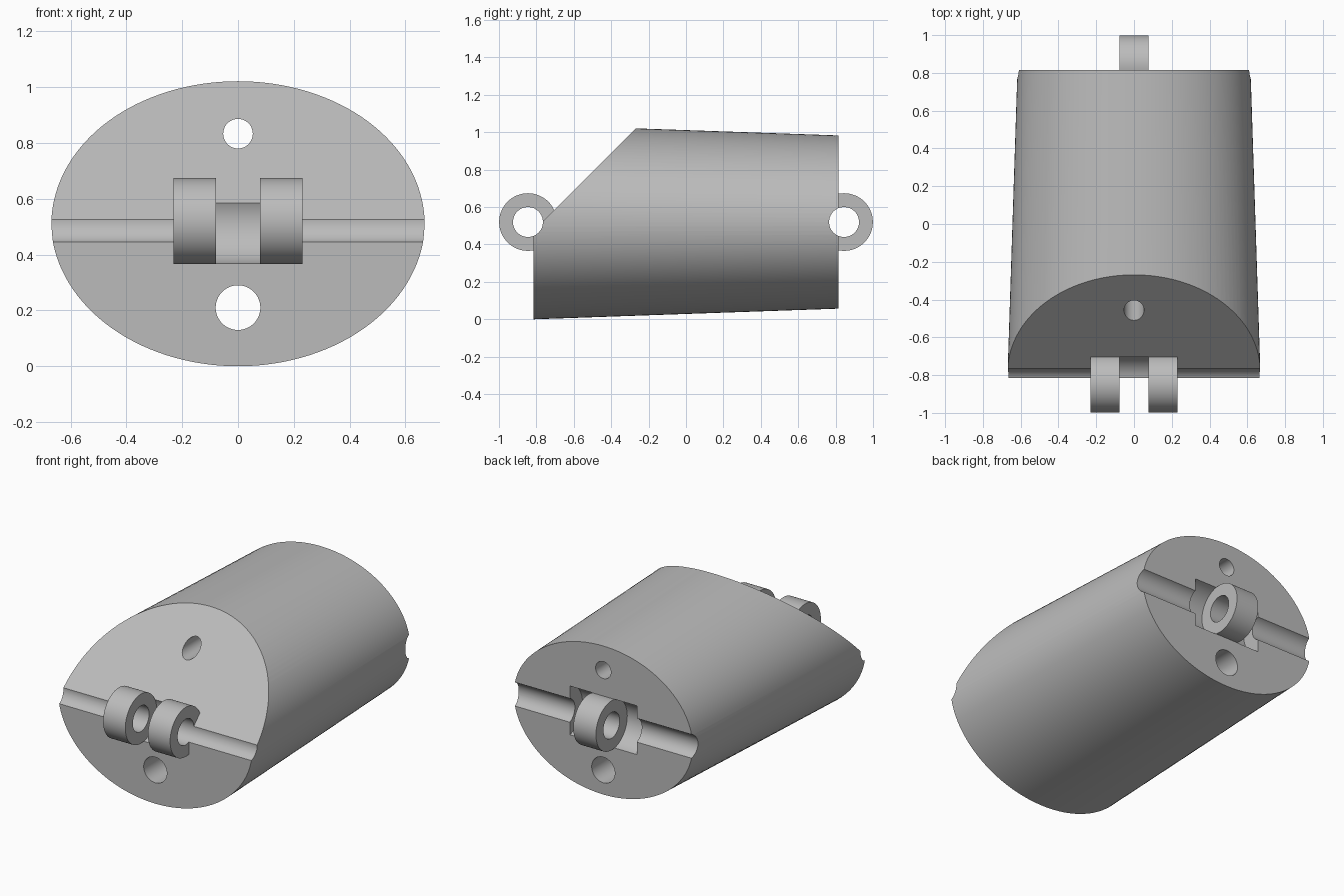
import bpy
import bmesh
from math import pi, radians
from mathutils import Matrix

cube = bpy.data.objects.get("Cube")
if cube:
    bpy.data.objects.remove(cube, do_unlink=True)

HALF = 0.815      # half length of the body
MID_Z = 0.52      # height of the hinge axis
HINGE_Y = 0.845   # hinge axis distance from the middle
LUG_R = 0.154
PIN_R = 0.08
LUG_X = 0.078     # half width of the middle lug
OUTER_X = 0.231   # outer side of the paired lugs

grey = bpy.data.materials.new("plain grey")
grey.use_nodes = True
colour = (0.5, 0.5, 0.5, 1)
grey.diffuse_color = colour
grey.node_tree.nodes["Principled BSDF"].inputs["Base Color"].default_value = colour


def make_object(name, bm):
    mesh = bpy.data.meshes.new(name)
    bmesh.ops.recalc_face_normals(bm, faces=bm.faces)
    bm.to_mesh(mesh)
    bm.free()
    mesh.materials.append(grey)
    obj = bpy.data.objects.new(name, mesh)
    bpy.context.scene.collection.objects.link(obj)
    return obj


def cylinder(name, radius, centre, length, axis, segments=64):
    bm = bmesh.new()
    turn = Matrix.Rotation(pi / 2, 4, "Y" if axis == "X" else "X")
    bmesh.ops.create_cone(bm, cap_ends=True, segments=segments, radius1=radius,
                          radius2=radius, depth=length,
                          matrix=Matrix.Translation(centre) @ turn)
    return make_object(name, bm)


def combine(target, tool, operation):
    mod = target.modifiers.new(operation.lower(), "BOOLEAN")
    mod.operation = operation
    mod.solver = "EXACT"
    mod.object = tool
    graph = bpy.context.evaluated_depsgraph_get()
    mesh = bpy.data.meshes.new_from_object(target.evaluated_get(graph))
    target.modifiers.clear()
    target.data = mesh
    bpy.data.objects.remove(tool, do_unlink=True)


# Tapered oval body
bm = bmesh.new()
bmesh.ops.create_cone(bm, cap_ends=True, segments=128, radius1=1, radius2=1,
                      depth=2 * HALF, matrix=Matrix.Rotation(pi / 2, 4, "X"))
for v in bm.verts:
    wide, tall = (0.67, 0.52) if v.co.y < 0 else (0.617, 0.463)
    v.co.x *= wide
    v.co.z = v.co.z * tall + MID_Z
body = make_object("finger_segment_body", bm)

# Sloped cut on the upper front
bm = bmesh.new()
bmesh.ops.create_cube(bm, size=2, matrix=Matrix.Translation((0, -0.77, MID_Z))
                      @ Matrix.Rotation(radians(45), 4, "X")
                      @ Matrix.Translation((0, 0, 1)))
combine(body, make_object("slope_cutter", bm), "DIFFERENCE")

# Front pair of lugs with the gap between them
front = (0, -HINGE_Y, MID_Z)
combine(body, cylinder("front_lugs", LUG_R, front, 2 * OUTER_X, "X"), "UNION")
combine(body, cylinder("front_gap", LUG_R + 0.001, front, 2 * LUG_X, "X"), "DIFFERENCE")

# Back lug with a pocket on each side
back = (0, HINGE_Y, MID_Z)
combine(body, cylinder("back_lug", LUG_R, back, 0.3, "X"), "UNION")
for side in (-1, 1):
    centre = (side * (LUG_X + OUTER_X) / 2, HINGE_Y, MID_Z)
    combine(body, cylinder("back_pocket", LUG_R + 0.001, centre,
                           OUTER_X - LUG_X, "X"), "DIFFERENCE")

# Hinge pin channels across the full width
for hinge in (front, back):
    combine(body, cylinder("pin_channel", PIN_R, hinge, 2, "X"), "DIFFERENCE")

# Cord holes along the length
for height, radius in ((0.833, 0.053), (0.21, 0.08)):
    combine(body, cylinder("cord_hole", radius, (0, 0, height), 3, "Y"), "DIFFERENCE")

# Smooth curved walls, keeping the edges sharp
bpy.ops.object.select_all(action="DESELECT")
body.select_set(True)
bpy.context.view_layer.objects.active = body
bpy.ops.object.shade_smooth_by_angle(angle=radians(30))
